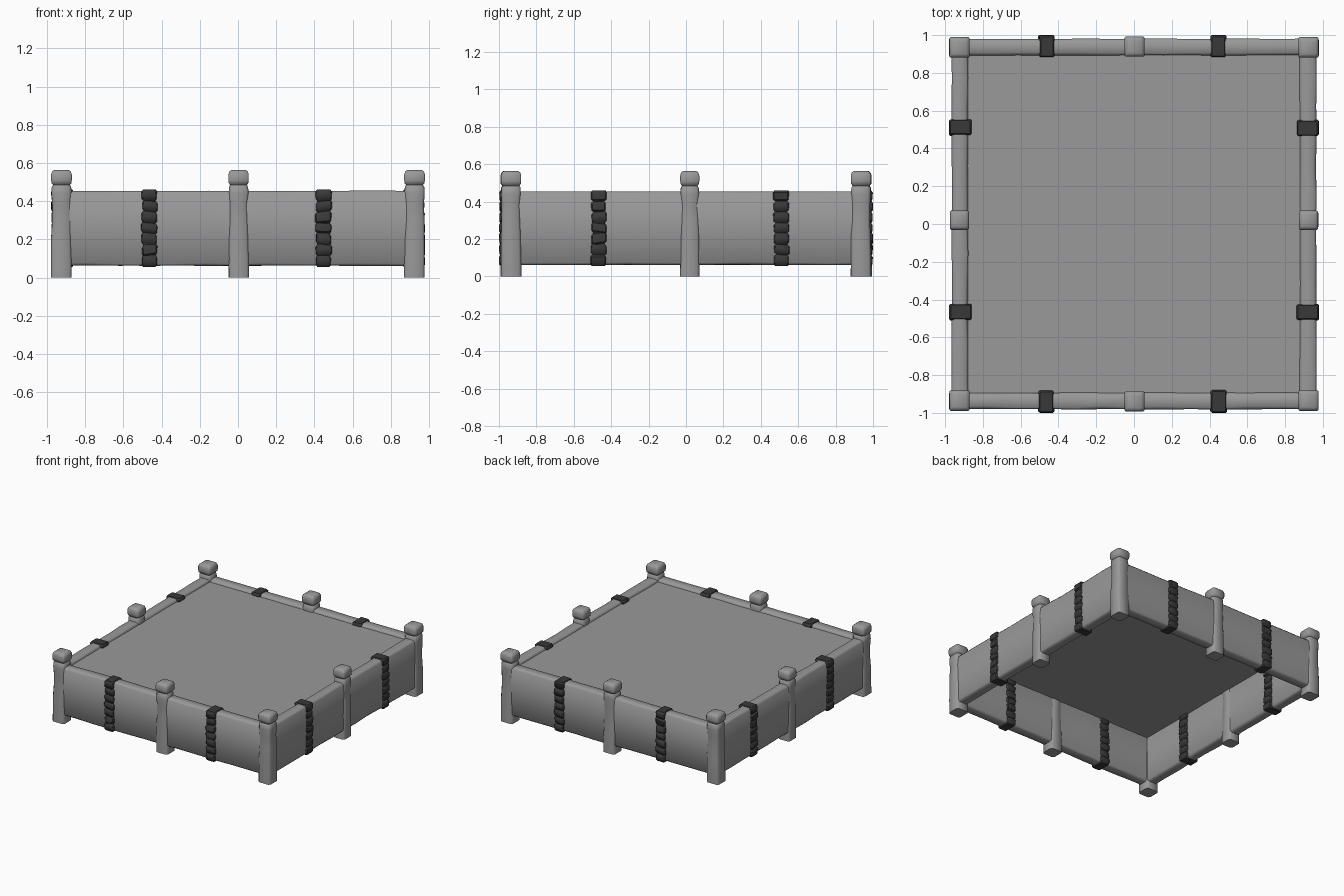
import bpy, bmesh, math, random
from mathutils import Matrix

if "Cube" in bpy.data.objects:
    bpy.data.objects.remove(bpy.data.objects["Cube"])

random.seed(4)


def material(name, v):
    m = bpy.data.materials.new(name)
    m.diffuse_color = (v, v, v, 1)
    m.use_nodes = True
    m.node_tree.nodes["Principled BSDF"].inputs["Base Color"].default_value = m.diffuse_color
    return m


grey = material("weathered_grey", 0.32)
dark = material("dark_binding", 0.04)


def jit(a):
    return random.uniform(-a, a)


def loft(name, stations, matrix, mat, angle=50):
    """Skin chamfered rectangles; station = (z, half_x, half_y, chamfer, off_x, off_y, tilt)."""
    bm = bmesh.new()
    rings = []
    for z, hx, hy, c, ox, oy, tilt in stations:
        pts = [(hx, -hy + c), (hx, hy - c), (hx - c, hy), (-hx + c, hy),
               (-hx, hy - c), (-hx, -hy + c), (-hx + c, -hy), (hx - c, -hy)]
        rings.append([bm.verts.new((x + ox, y + oy, z + tilt * x)) for x, y in pts])
    for a, b in zip(rings, rings[1:]):
        for i in range(8):
            j = (i + 1) % 8
            bm.faces.new((a[i], a[j], b[j], b[i]))
    bm.faces.new(rings[0][::-1])
    bm.faces.new(rings[-1])
    bm.transform(matrix)
    bmesh.ops.recalc_face_normals(bm, faces=bm.faces)
    me = bpy.data.meshes.new(name)
    bm.to_mesh(me)
    bm.free()
    me.materials.append(mat)
    ob = bpy.data.objects.new(name, me)
    bpy.context.collection.objects.link(ob)
    bpy.ops.object.select_all(action='DESELECT')
    ob.select_set(True)
    bpy.context.view_layer.objects.active = ob
    bpy.ops.object.shade_smooth_by_angle(angle=math.radians(angle))


def place(x, y, turned):
    return Matrix.Translation((x, y, 0)) @ Matrix.Rotation(math.pi / 2 if turned else 0, 4, 'Z')


# posts: weathered shaft, pinched neck and a knob-like cap
def post(name, x, y, h):
    shaft = [(z, h * w, h * w, 0.013, jit(.002), jit(.002), 0)
             for z, w in ((0, 1), (0.1, 1), (0.2, .98), (0.3, .93), (0.38, .91), (0.44, .97))]
    cap = [(z, h * w, h * w, c, 0, 0, 0) for z, w, c in
           ((0.475, .94, .014), (0.485, .82, .014), (0.495, .97, .007), (0.51, 1, .006),
            (0.54, 1, .006), (0.556, .9, .008), (0.564, .68, .008))]
    loft(name, shaft + cap, place(x, y, False), grey)


PX, PY = 0.924, 0.935
for sx in (-1, 1):
    for sy in (-1, 1):
        post("corner_post", sx * PX, sy * PY, 0.054)
    post("side_middle_post", sx * PX, 0.02, 0.051)
    post("end_middle_post", 0.003, sx * (PY + 0.004), 0.053)


# walls: long planks with softened edges and a slight waviness
def wall(name, x, y, length, turned):
    n = 12
    st = []
    for i in range(n + 1):
        t = -length / 2 + length * i / n
        st.append((t, 0.196 + jit(.001), 0.0435 + jit(.0015), 0.012 + jit(.003), 0, jit(.001), 0))
    # local z runs along the wall, local x is up
    along = Matrix(((0, 0, 1, 0), (0, 1, 0, 0), (1, 0, 0, 0.258), (0, 0, 0, 1)))
    loft(name, st, place(x, y, turned) @ along, grey)


for s in (-1, 1):
    wall("front_back_wall", 0, s * 0.937, 1.86, False)
    wall("side_wall", s * 0.922, 0, 1.86, True)


# bindings: stacked bulging coils, each slightly tilted, wrapped around each wall
def binding(name, x, y, turned):
    edges = [0.055, 0.115, 0.172, 0.232, 0.285, 0.345, 0.402, 0.461]
    st = []
    for i, (a, b) in enumerate(zip(edges, edges[1:])):
        w, d = 0.041 + jit(.002), 0.058 + jit(.002)
        ox = jit(.003)
        tilt = jit(.15) if 0 < i < 6 else 0
        for z, k in ((a + .001, .008), (a + .010, .001), (b - .012, 0), (b - .001, .007)):
            st.append((z, w - k, d - k, 0.006, ox, jit(.001), tilt))
    loft(name, st, place(x, y, turned), dark, 40)


for s in (-1, 1):
    for x in (-0.463, 0.448):
        binding("end_binding", x, s * 0.94, False)
    for y in (-0.467, 0.51):
        binding("side_binding", s * 0.919, y, True)

# soil sheet just below the rim, open underneath
bpy.ops.mesh.primitive_plane_add(size=2, location=(0, 0, 0.435))
soil = bpy.context.object
soil.name = "soil_surface"
soil.scale = (0.89, 0.905, 1)
soil.data.materials.append(grey)
